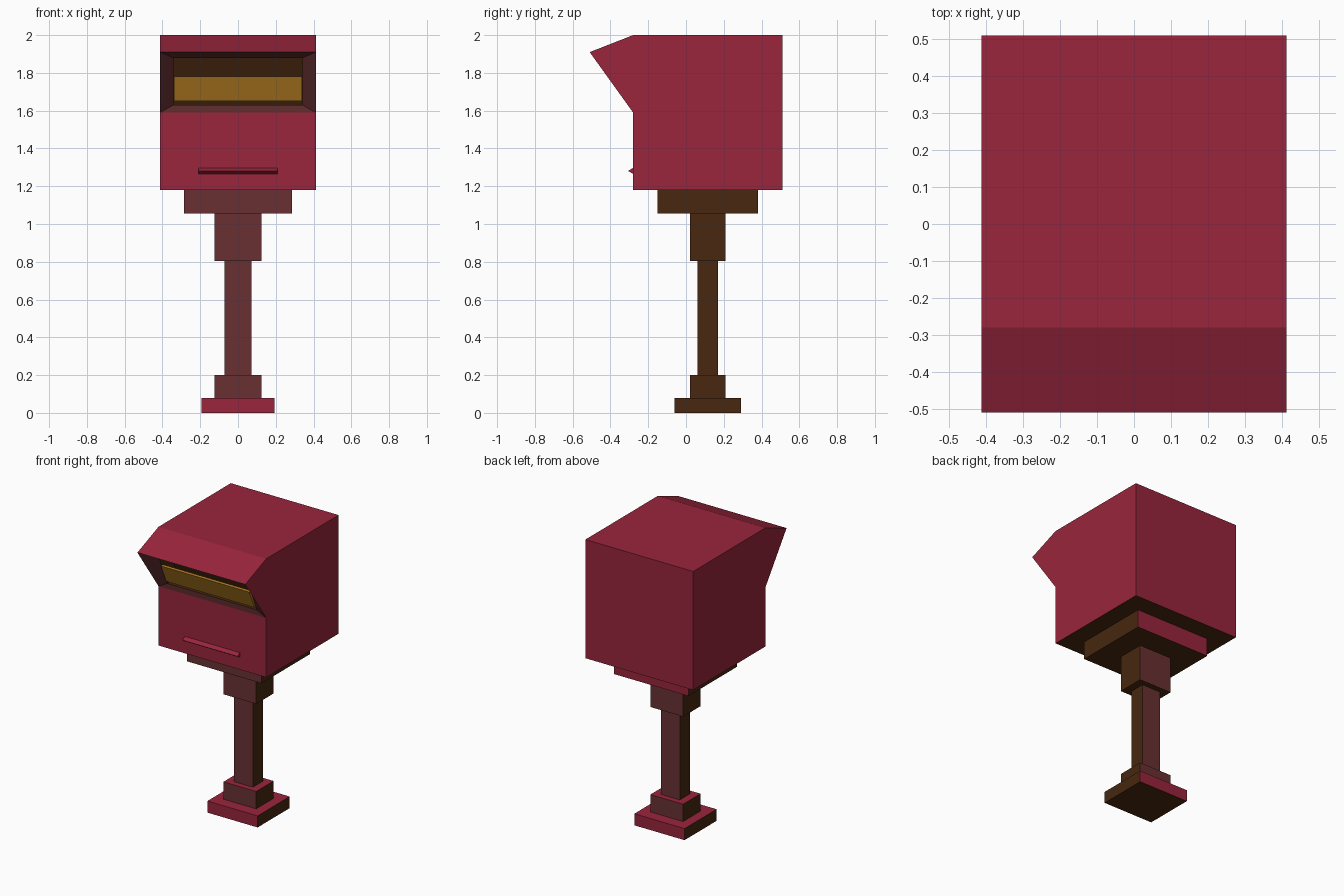
import bpy, bmesh

if "Cube" in bpy.data.objects:
    bpy.data.objects.remove(bpy.data.objects["Cube"])


def mat(name, rgb):
    m = bpy.data.materials.new(name)
    m.diffuse_color = (*rgb, 1)
    m.use_nodes = True
    m.node_tree.nodes["Principled BSDF"].inputs["Base Color"].default_value = m.diffuse_color
    return m


RED = mat("postal_red", (0.319, 0.0185, 0.045))
MAUVE = mat("mauve_brown", (0.138, 0.0296, 0.0319))
BROWN = mat("dark_brown", (0.063, 0.0203, 0.0052))
OCHRE = mat("ochre", (0.515, 0.231, 0.0176))


def finish(bm, name, mats):
    me = bpy.data.meshes.new(name)
    bm.to_mesh(me)
    bm.free()
    for m in mats:
        me.materials.append(m)
    ob = bpy.data.objects.new(name, me)
    bpy.context.collection.objects.link(ob)
    return ob


def prism(profile, w):
    """Extrude a (y, z) profile across x from -w to w."""
    bm = bmesh.new()
    f = bm.faces.new([bm.verts.new((-w, y, z)) for y, z in profile])
    r = bmesh.ops.extrude_face_region(bm, geom=[f])
    for v in r["geom"]:
        if isinstance(v, bmesh.types.BMVert):
            v.co.x = w
    bmesh.ops.recalc_face_normals(bm, faces=bm.faces)
    return bm


def block(name, w, y0, y1, z0, z1, front, back):
    """Box with red top, brown sides and underside."""
    bm = prism([(y0, z0), (y1, z0), (y1, z1), (y0, z1)], w)
    mats = [RED, MAUVE, BROWN]
    for f in bm.faces:
        n = f.normal
        if n.z > 0.5:
            c = RED
        elif n.y < -0.5:
            c = front
        elif n.y > 0.5:
            c = back
        else:
            c = BROWN
        f.material_index = mats.index(c)
    return finish(bm, name, mats)


# Stepped pedestal
block("base", 0.192, -0.06, 0.29, 0.0, 0.08, RED, RED)
block("lower_collar", 0.125, 0.02, 0.21, 0.08, 0.2, MAUVE, MAUVE)
block("post", 0.072, 0.06, 0.17, 0.2, 0.805, MAUVE, MAUVE)
block("upper_collar", 0.125, 0.02, 0.21, 0.805, 1.055, MAUVE, MAUVE)
block("support_plate", 0.285, -0.15, 0.38, 1.055, 1.18, MAUVE, RED)

# Box with hood and recessed mail opening
bm = prism([(-0.28, 1.18), (0.51, 1.18), (0.51, 2.0), (-0.28, 2.0),
            (-0.51, 1.91), (-0.28, 1.59)], 0.412)
for f in bm.faces:
    if f.normal.z < -0.9:
        f.material_index = 2
mouth = next(f for f in bm.faces if f.normal.y < -0.5 and f.normal.z < -0.3)
lip = bmesh.ops.inset_region(bm, faces=[mouth], thickness=0.05)["faces"]
for f in lip:
    f.material_index = 1
for v in mouth.verts:
    x = 0.342 if v.co.x > 0 else -0.342
    v.co = (x, -0.39, 1.88) if v.co.z > 1.75 else (x, -0.285, 1.63)
cavity = bmesh.ops.inset_region(bm, faces=[mouth], thickness=0.001)["faces"]
for v in mouth.verts:
    v.co.y += 0.12
for f in cavity + [mouth]:
    f.material_index = 2
finish(bm, "mail_box", [RED, MAUVE, BROWN])

# Tilted flap inside the opening
finish(prism([(-0.30, 1.65), (-0.36, 1.78), (-0.335, 1.78), (-0.275, 1.65)], 0.338),
       "mail_flap", [OCHRE])

# Wedge-shaped front handle
finish(prism([(-0.28, 1.265), (-0.28, 1.297), (-0.307, 1.281)], 0.21),
       "handle", [RED])
